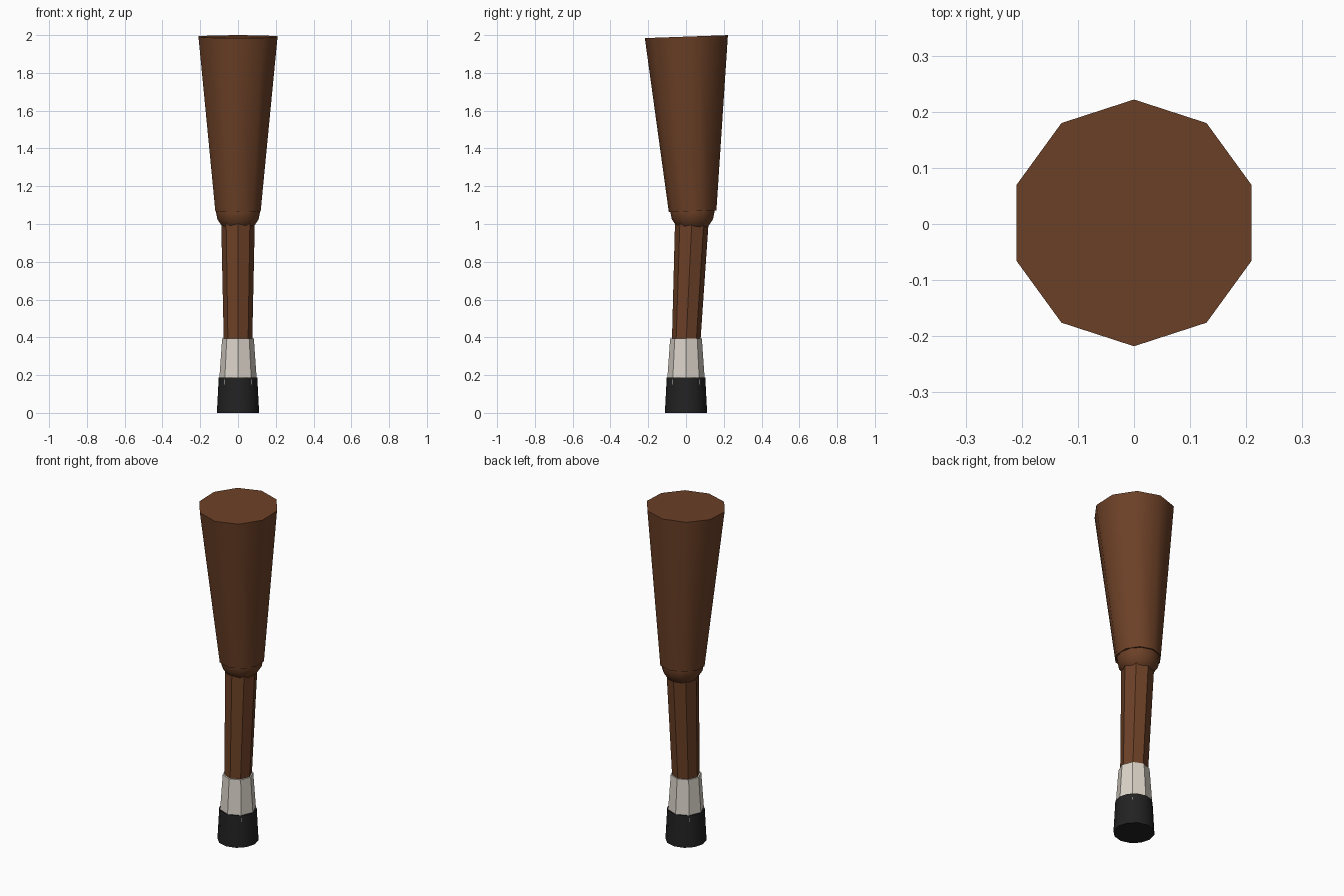
import bpy, math
from mathutils import Vector

if "Cube" in bpy.data.objects:
    bpy.data.objects.remove(bpy.data.objects["Cube"])


def material(name, rgb):
    m = bpy.data.materials.new(name)
    m.diffuse_color = (*rgb, 1)
    m.use_nodes = True
    m.node_tree.nodes["Principled BSDF"].inputs["Base Color"].default_value = m.diffuse_color
    return m


BROWN = material("brown coat", (0.15, 0.052, 0.02))
WHITE = material("off white sock", (0.70, 0.65, 0.58))
BLACK = material("black hoof", (0.016, 0.016, 0.016))


def limb(name, sides, low, high, r_low, r_high, mat, smooth):
    """Tapered cylinder between two points, with a vertex facing front."""
    a, b = Vector(low), Vector(high)
    axis = b - a
    bpy.ops.mesh.primitive_cone_add(vertices=sides, radius1=r_low, radius2=r_high,
                                    depth=axis.length, location=(a + b) / 2,
                                    rotation=(-math.atan2(axis.y, axis.z), 0, 0))
    ob = bpy.context.object
    ob.name = name
    ob.data.materials.append(mat)
    if smooth:
        bpy.ops.object.shade_smooth_by_angle(angle=math.radians(40))
    return ob


# Hoof, sock and shin
limb("hoof", 12, (0, 0, 0), (0, 0, 0.187), 0.112, 0.102, BLACK, True)
limb("sock", 8, (0, 0, 0.15), (0, 0, 0.393), 0.101, 0.084, WHITE, False)
limb("lower_leg", 8, (0, 0, 0.36), (0, 0.033, 1.06), 0.075, 0.09, BROWN, False)

# Rounded knee
bpy.ops.mesh.primitive_uv_sphere_add(segments=12, ring_count=8, radius=0.118,
                                     location=(0, 0.034, 1.07))
knee = bpy.context.object
knee.name = "knee"
knee.data.materials.append(BROWN)
bpy.ops.object.shade_smooth_by_angle(angle=math.radians(60))

# Thigh, leaning slightly forward
limb("upper_leg", 10, (0, 0.035, 1.067), (0, 0.002, 1.992), 0.126, 0.22, BROWN, True)
